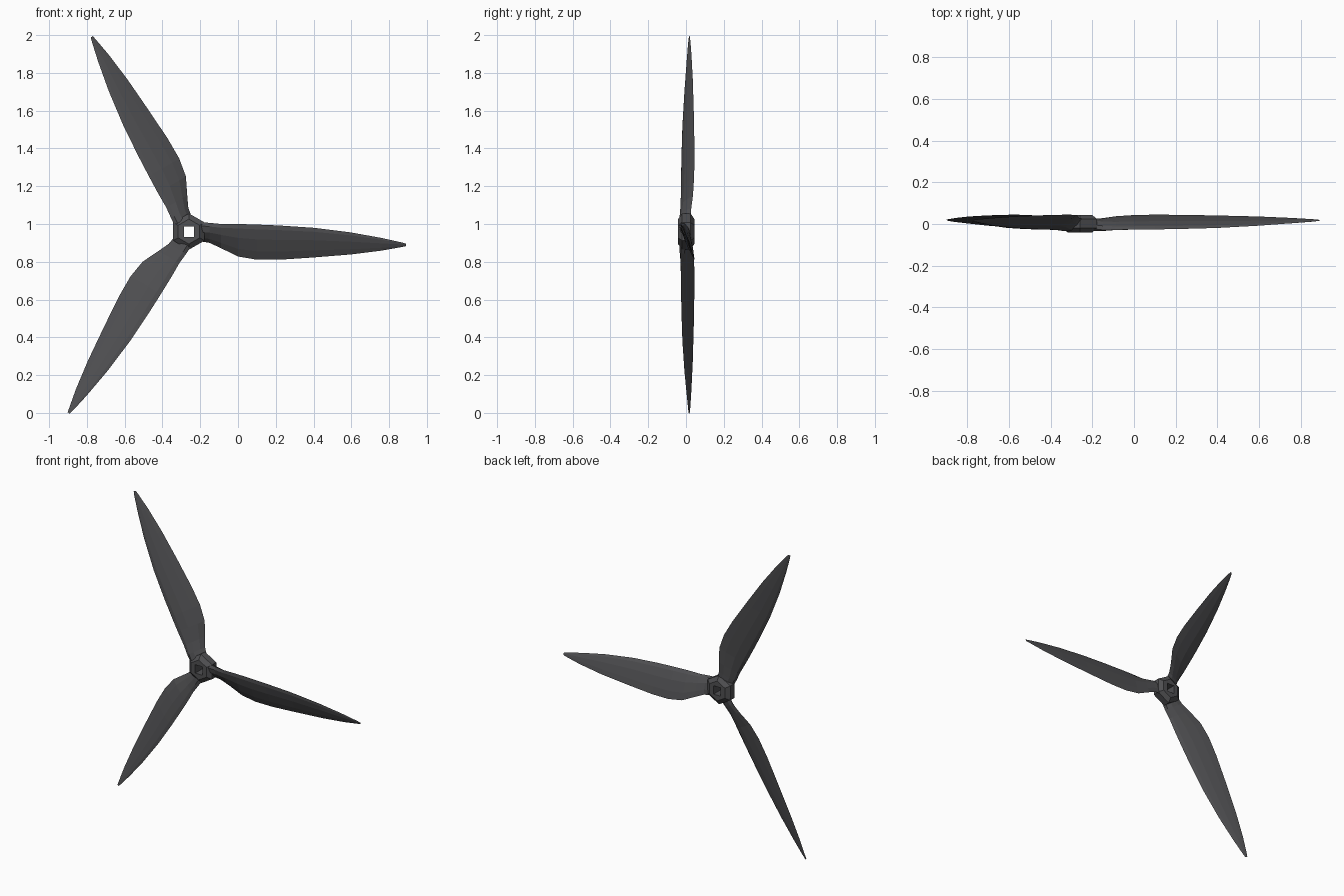
import bpy, bmesh, math
from mathutils import Vector, Matrix

if "Cube" in bpy.data.objects:
    bpy.data.objects.remove(bpy.data.objects["Cube"])

CENTRE = Vector((-0.26, 0.0, 0.96))

dark = bpy.data.materials.new("dark_grey")
dark.diffuse_color = (0.08, 0.08, 0.085, 1)
dark.use_nodes = True
dark.node_tree.nodes["Principled BSDF"].inputs["Base Color"].default_value = dark.diffuse_color


def make_object(name, bm):
    bmesh.ops.recalc_face_normals(bm, faces=bm.faces)
    mesh = bpy.data.meshes.new(name)
    bm.to_mesh(mesh)
    bm.free()
    mesh.materials.append(dark)
    ob = bpy.data.objects.new(name, mesh)
    bpy.context.collection.objects.link(ob)
    return ob


def loft(bm, rings, closed=False):
    """Skin a list of vertex rings; cap the ends, or join last to first."""
    rings = [[bm.verts.new(p) for p in r] for r in rings]
    n = len(rings[0])
    pairs = list(zip(rings, rings[1:]))
    if closed:
        pairs.append((rings[-1], rings[0]))
    else:
        bm.faces.new(rings[0])
        bm.faces.new(rings[-1])
    for a, b in pairs:
        for i in range(n):
            j = (i + 1) % n
            bm.faces.new((a[i], a[j], b[j], b[i]))


# Blade stations: distance from hub, upper edge, lower edge, their depths, half thickness
STATIONS = [
    (0.050, 0.050, -0.050, -0.024, 0.022, 0.026),
    (0.110, 0.046, -0.060, -0.028, 0.028, 0.020),
    (0.170, 0.040, -0.088, -0.028, 0.037, 0.014),
    (0.260, 0.040, -0.132, -0.027, 0.043, 0.012),
    (0.360, 0.037, -0.149, -0.026, 0.045, 0.012),
    (0.480, 0.032, -0.149, -0.024, 0.044, 0.011),
    (0.660, 0.020, -0.137, -0.019, 0.041, 0.009),
    (0.860, -0.005, -0.121, -0.008, 0.036, 0.007),
    (1.020, -0.034, -0.101, 0.004, 0.029, 0.005),
    (1.120, -0.056, -0.083, 0.012, 0.023, 0.003),
    (1.150, -0.064, -0.077, 0.015, 0.020, 0.001),
]
# Section: position along chord, share of thickness
SECTION = [(0, 0), (0.12, 0.7), (0.4, 1), (0.75, 0.6),
           (1, 0), (0.75, -0.6), (0.4, -1), (0.12, -0.7)]


def blade_rings():
    rings = []
    for u, top, low, y0, y1, t in STATIONS:
        a, b = Vector((u, y0, top)), Vector((u, y1, low))
        chord = (b - a).normalized()
        normal = Vector((0, -chord.z, chord.y))
        rings.append([a.lerp(b, f) + normal * (k * t) for f, k in SECTION])
    return rings


# Three pitched blades
for i in range(3):
    bm = bmesh.new()
    loft(bm, blade_rings())
    turn = Matrix.Rotation(math.radians(-120 * i), 4, 'Y')
    bm.transform(Matrix.Translation(CENTRE) @ turn)
    make_object(f"blade_{i + 1}", bm)


# Six-sided hub with chamfered rims and a square shaft hole
def hexagon(r, y):
    return [CENTRE + Vector((r * math.cos(a), y, r * math.sin(a)))
            for a in (math.radians(30 + 60 * k) for k in range(6))]


bm = bmesh.new()
loft(bm, [hexagon(0.066, -0.042), hexagon(0.096, -0.020),
          hexagon(0.096, 0.024), hexagon(0.066, 0.044)])
hub = make_object("hub", bm)

bpy.ops.mesh.primitive_cube_add(size=1, location=CENTRE)
cutter = bpy.context.object
cutter.name = "shaft_hole_cutter"
cutter.scale = (0.052, 0.4, 0.056)


def cut(ob):
    mod = ob.modifiers.new("shaft_hole", 'BOOLEAN')
    mod.operation = 'DIFFERENCE'
    mod.solver = 'EXACT'
    mod.object = cutter
    bpy.context.view_layer.objects.active = ob
    bpy.ops.object.modifier_apply(modifier=mod.name)


cut(hub)
bpy.data.objects.remove(cutter)
